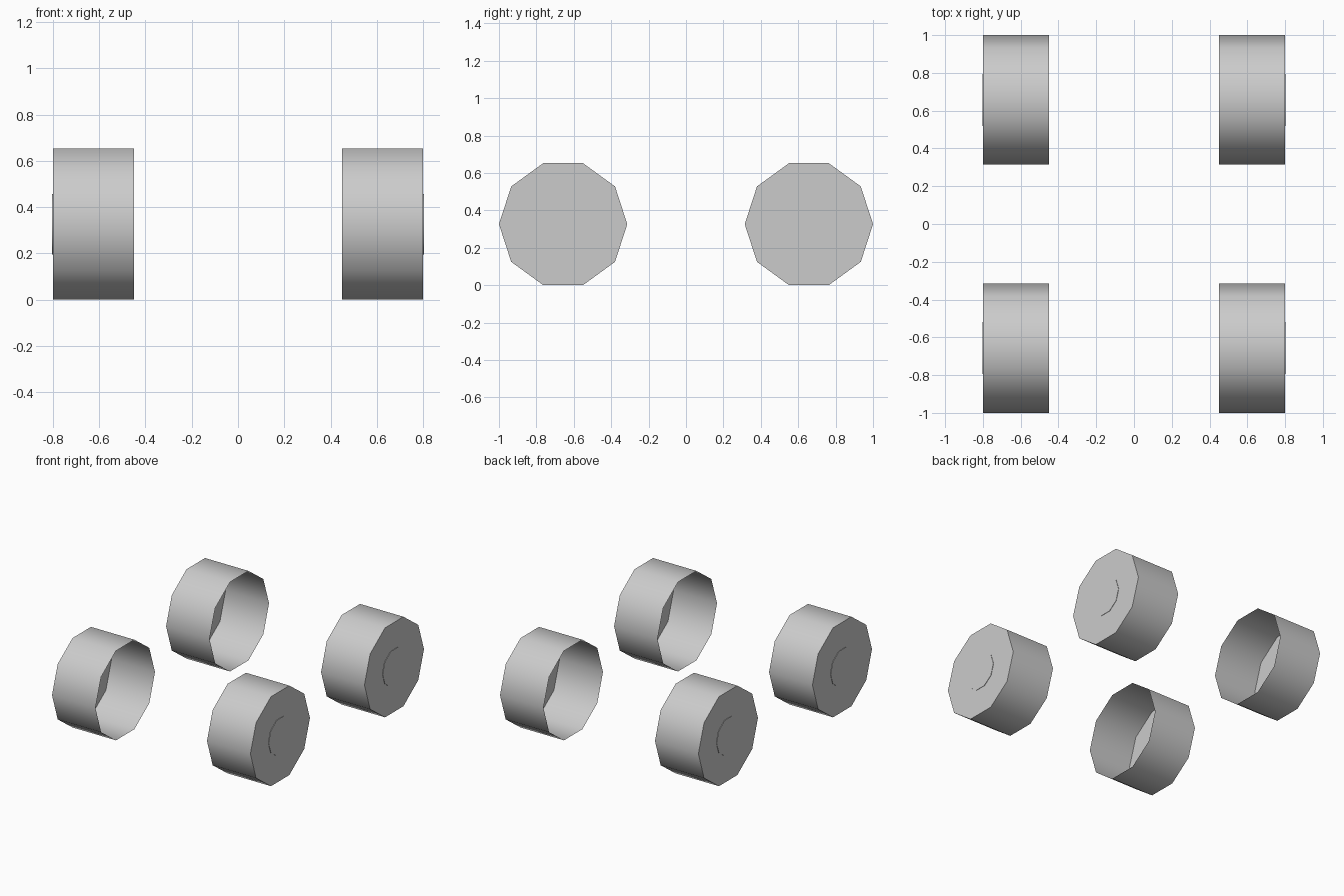
import bpy
import math
from mathutils import Matrix

cube = bpy.data.objects.get("Cube")
if cube:
    bpy.data.objects.remove(cube, do_unlink=True)

SIDES = 10
RADIUS = 0.343
HUB_RADIUS = 0.137
INNER_X, OUTER_X = 0.45, 0.80
AXLE_Y = 1 - RADIUS
AXLE_Z = RADIUS * math.sin(math.radians(72))

grey = bpy.data.materials.new("light_grey")
grey.use_nodes = True
colour = (0.6, 0.6, 0.6, 1)
grey.diffuse_color = colour
grey.node_tree.nodes["Principled BSDF"].inputs["Base Color"].default_value = colour


def ring(radius, x, side, y):
    """Corners of a polygon around the axle, with a corner facing forward."""
    steps = [2 * math.pi * i / SIDES for i in range(SIDES)]
    return [(side * x, y + radius * math.cos(a), AXLE_Z + radius * math.sin(a))
            for a in steps]


def drum(name, radius, inner, outer, side, y):
    """Ten-sided shell, closed at its outer end and open at its inner end."""
    verts = ring(radius, inner, side, y) + ring(radius, outer, side, y)
    faces = [list(range(SIDES, 2 * SIDES))]
    for i in range(SIDES):
        j = (i + 1) % SIDES
        faces.append([i, j, j + SIDES, i + SIDES])
    if side < 0:
        faces = [f[::-1] for f in faces]
    mesh = bpy.data.meshes.new(name)
    mesh.from_pydata(verts, [], faces)
    mesh.materials.append(grey)
    obj = bpy.data.objects.new(name, mesh)
    bpy.context.collection.objects.link(obj)
    # Round the tread but keep the rim crisp
    bpy.ops.object.select_all(action="DESELECT")
    obj.select_set(True)
    bpy.context.view_layer.objects.active = obj
    bpy.ops.object.shade_smooth_by_angle(angle=math.radians(50))
    return obj


# Four wheels, each with a thin hub plate on the outside
for end, y in (("front", -AXLE_Y), ("back", AXLE_Y)):
    for hand, side in (("left", 1), ("right", -1)):
        drum(f"{end}_{hand}_wheel", RADIUS, INNER_X, OUTER_X, side, y)
        drum(f"{end}_{hand}_hub", HUB_RADIUS, OUTER_X, OUTER_X + 0.003, side, y)
